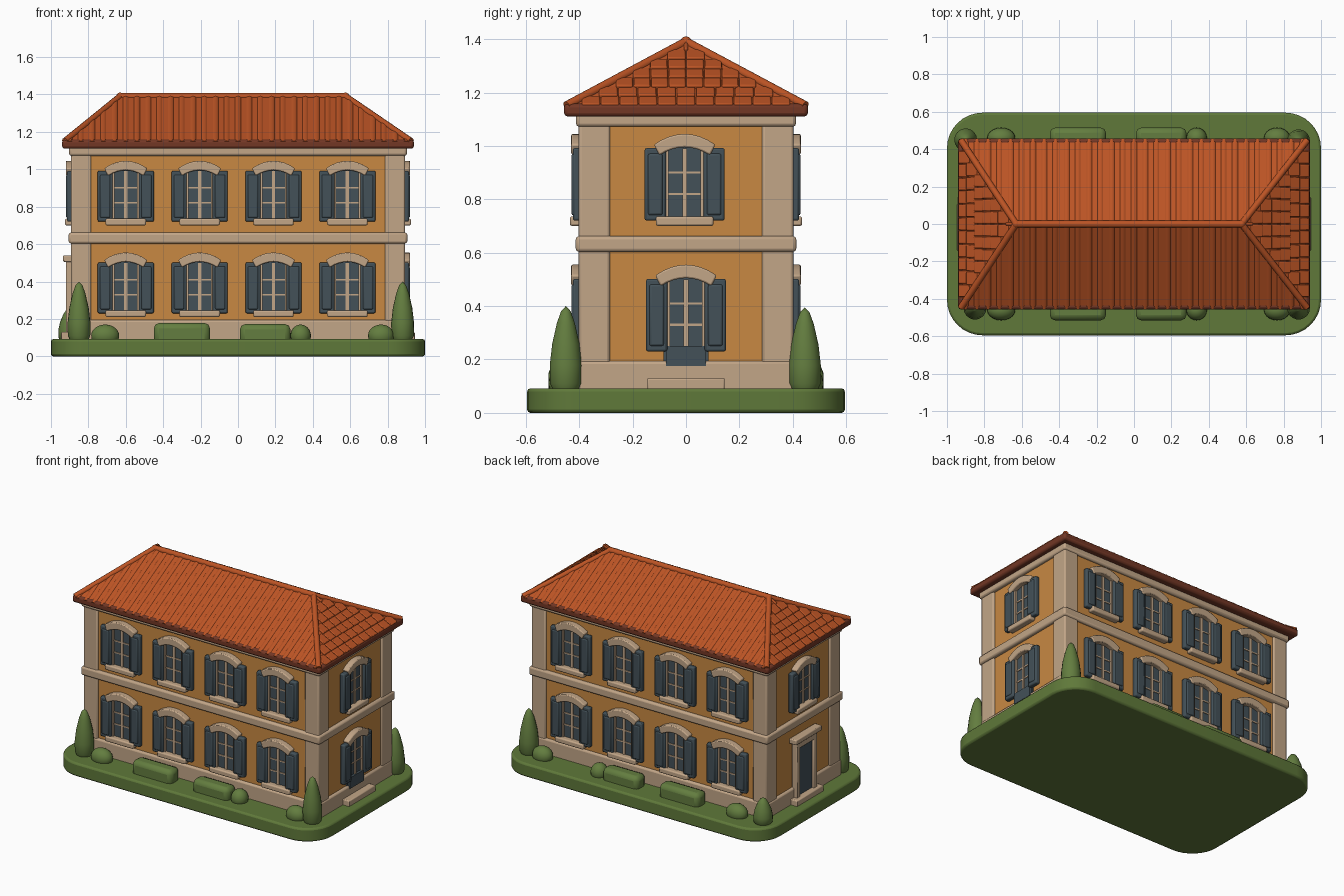
import bpy, bmesh, math
from mathutils import Matrix, Vector

if "Cube" in bpy.data.objects:
    bpy.data.objects.remove(bpy.data.objects["Cube"])


def material(name, rgb):
    m = bpy.data.materials.new(name)
    m.diffuse_color = (*rgb, 1)
    m.use_nodes = True
    m.node_tree.nodes["Principled BSDF"].inputs["Base Color"].default_value = m.diffuse_color
    return m


ORANGE = material("ochre wall", (0.58, 0.25, 0.055))
BEIGE = material("beige stone", (0.54, 0.38, 0.245))
ROOF = material("terracotta", (0.50, 0.088, 0.018))
EAVE = material("dark brick", (0.17, 0.038, 0.018))
BLUE = material("slate blue", (0.056, 0.082, 0.098))
GREEN = material("grass green", (0.115, 0.19, 0.042))
HEDGE = material("leaf green", (0.125, 0.205, 0.05))

parts = {}  # name -> (bmesh, material, bevel width)


def part(name, mat, bevel=0.0):
    parts.setdefault(name, (bmesh.new(), mat, bevel))
    return name


def box(name, x, y, z, m=Matrix()):
    c = [(a + b) / 2 for a, b in (x, y, z)]
    s = [abs(b - a) for a, b in (x, y, z)]
    mat = m @ Matrix.Translation(c) @ Matrix.Diagonal((*s, 1))
    return bmesh.ops.create_cube(parts[name][0], size=1, matrix=mat)["verts"]


def rod(name, p, q, r):
    p, q = Vector(p), Vector(q)
    rot = (q - p).to_track_quat('Z', 'Y').to_matrix().to_4x4()
    bmesh.ops.create_cone(parts[name][0], cap_ends=True, segments=10, radius1=r, radius2=r,
                          depth=(q - p).length, matrix=Matrix.Translation((p + q) / 2) @ rot)


def blob(name, c, s):
    bmesh.ops.create_uvsphere(parts[name][0], u_segments=20, v_segments=12, radius=1,
                              matrix=Matrix.Translation(c) @ Matrix.Diagonal((*s, 1)))


def prism(name, outline, d0, d1, m):
    # outline in (u, z), extruded outward from the wall
    bm = parts[name][0]
    a = [bm.verts.new(m @ Vector((u, -d0, z))) for u, z in outline]
    b = [bm.verts.new(m @ Vector((u, -d1, z))) for u, z in outline]
    n = len(a)
    faces = [bm.faces.new(a), bm.faces.new(b[::-1])]
    faces += [bm.faces.new((a[i], b[i], b[(i + 1) % n], a[(i + 1) % n])) for i in range(n)]
    bmesh.ops.recalc_face_normals(bm, faces=faces)


# lawn base with rounded corners
part("lawn_base", GREEN, 0.012)
box("lawn_base", (-1, 1), (-0.595, 0.595), (0, 0.092))
bm = parts["lawn_base"][0]
bmesh.ops.bevel(bm, geom=[e for e in bm.edges if abs(e.verts[0].co.z - e.verts[1].co.z) > 0.05],
                offset=0.19, segments=8, profile=0.5, affect='EDGES')

# walls, corner pilasters, plinth, belt course, cornice
part("walls", ORANGE)
box("walls", (-0.88, 0.88), (-0.39, 0.39), (0.08, 1.13))
part("corner_pilasters", BEIGE, 0.01)
for sx in (-1, 1):
    for sy in (-1, 1):
        box("corner_pilasters", (sx * 0.785, sx * 0.893), (sy * 0.285, sy * 0.402), (0.08, 1.13))
for name, x, y, z in (("plinth", 0.897, 0.406, (0.08, 0.195)), ("belt_course", 0.905, 0.413, (0.603, 0.662)),
                      ("cornice", 0.903, 0.412, (1.072, 1.13))):
    part(name, BEIGE, 0.012)
    box(name, (-x, x), (-y, y), z)

part("window_panes", BLUE)
part("shutters", BLUE, 0.008)
part("window_bars", BEIGE)
part("window_sills", BEIGE, 0.008)
part("window_lintels", BEIGE, 0.006)


def wall_frame(deg, dist):
    return Matrix.Rotation(math.radians(deg), 4, 'Z') @ Matrix.Translation((0, -dist, 0))


def window(m, u, z, low=0.0, sill=True):
    # low lengthens the opening downward into a glazed door
    m = m @ Matrix.Translation((u, 0, z))
    box("window_panes", (-0.085, 0.085), (0.02, -0.006), (0.03 - low, 0.30), m)
    for s in (-1, 1):
        box("shutters", (s * 0.07, s * 0.15), (0, -0.034), (0.02, 0.292), m)
        box("shutters", (s * 0.082, s * 0.138), (0, -0.039), (0.04, 0.272), m)
        box("window_bars", (s * 0.06, s * 0.074), (0, -0.02), (0.03 - low, 0.29), m)
    box("window_bars", (-0.009, 0.009), (0, -0.014), (0.03 - low, 0.29), m)
    for h in (0.12, 0.2):
        box("window_bars", (-0.065, 0.065), (0, -0.011), (h - 0.004, h + 0.004), m)
    if sill:
        box("window_sills", (-0.108, 0.108), (0, -0.045), (0, 0.036), m)
    ts = [i / 8 * 2 - 1 for i in range(9)]
    top = [(t * 0.115, 0.345 - 0.04 * t * t) for t in ts]
    under = [(t * 0.095, 0.295 - 0.03 * t * t) for t in reversed(ts)]
    prism("window_lintels", top + under, -0.01, 0.04, m)


# two rows of windows front and back, then the end walls
for deg in (0, 180):
    for x in (-0.6, -0.205, 0.19, 0.585):
        for z in (0.7, 0.21):
            window(wall_frame(deg, 0.39), x if deg == 0 else -x, z)
right, left = wall_frame(90, 0.88), wall_frame(-90, 0.88)
window(right, -0.005, 0.7)
window(left, 0, 0.7)
window(right, 0, 0.21, low=0.06, sill=False)
box("window_panes", (-0.075, 0.075), (0, -0.022), (0.175, 0.25), right)

# framed door on the left end
part("door", BLUE)
box("door", (-0.08, 0.08), (0, -0.024), (0.12, 0.48), left)
part("door_frame", BEIGE, 0.006)
for s in (-1, 1):
    box("door_frame", (s * 0.072, s * 0.11), (0, -0.04), (0.09, 0.48), left)
box("door_frame", (-0.11, 0.11), (0, -0.04), (0.46, 0.51), left)
box("door_frame", (-0.14, 0.14), (0, -0.055), (0.505, 0.54), left)

# door steps
part("door_steps", BEIGE, 0.006)
for m in (left, right):
    box("door_steps", (-0.145, 0.145), (0, -0.065), (0.08, 0.13), m)

# roof: eaves slab and hipped body
EX, EY, Z0, Z1, RL, RR = 0.925, 0.447, 1.152, 1.395, -0.63, 0.575
part("eaves", EAVE, 0.014)
box("eaves", (-0.94, 0.94), (-0.457, 0.457), (1.11, 1.158))
part("hip_roof", ROOF)
bm = parts["hip_roof"][0]
v = [bm.verts.new(p) for p in ((-EX, -EY, Z0), (EX, -EY, Z0), (EX, EY, Z0), (-EX, EY, Z0),
                               (RL, 0, Z1), (RR, 0, Z1))]
for f in ((0, 1, 5, 4), (2, 3, 4, 5), (1, 2, 5), (3, 0, 4), (3, 2, 1, 0)):
    bm.faces.new([v[i] for i in f])

# shallow ribs on the long slopes
part("roof_ribs", ROOF)
for i in range(-15, 16):
    x = i * 0.06
    end = RR if x > 0 else -RL
    t = min(1, (EX - abs(x)) / (EX - end))
    for s in (-1, 1):
        rod("roof_ribs", (x, s * EY, Z0 - 0.02), (x, s * EY * (1 - t), Z0 + (Z1 - Z0) * t - 0.02), 0.0235)

# overlapping tiles on the end slopes
part("end_tiles", ROOF, 0.005)
for sx, end in ((1, RR), (-1, -RL)):
    a, b = Vector((sx * EX, 0, Z0)), Vector((sx * end, 0, Z1))
    up = (b - a).normalized()
    side = Vector((0, sx, 0))
    nrm = side.cross(up)
    for row in range(7):
        t = (row + 0.4) / 7
        half = EY * (1 - t) - 0.03
        n = max(1, round(2 * half / 0.07))
        for j in range(n):
            y = -half + 2 * half * (j + 0.5) / n
            m = Matrix((side, up, nrm)).transposed().to_4x4()
            m.translation = a.lerp(b, t) + Vector((0, y, 0))
            m = m @ Matrix.Rotation(-0.14, 4, 'X')
            w = half / n * 0.94
            box("end_tiles", (-w, w), (-0.034, 0.036), (-0.01, 0.008), m)

# ridge and hip caps
part("ridge_caps", ROOF)
rod("ridge_caps", (RL, 0, Z1 - 0.006), (RR, 0, Z1 - 0.006), 0.02)
for sx, end in ((1, RR), (-1, RL)):
    blob("ridge_caps", (end, 0, Z1 - 0.006), (0.021, 0.021, 0.021))
    for sy in (-1, 1):
        rod("ridge_caps", (sx * EX, sy * EY, Z0 - 0.002), (end, 0, Z1 - 0.006), 0.018)

# hedges and round bushes along both long sides
part("hedges", HEDGE, 0.028)
part("round_bushes", HEDGE)
for s in (-1, 1):
    box("hedges", (-0.45, -0.15), (s * 0.415, s * 0.515), (0.06, 0.178))
    box("hedges", (0.01, 0.28), (s * 0.415, s * 0.515), (0.06, 0.172))
    for x, r in ((-0.71, 0.075), (0.335, 0.055), (0.765, 0.07)):
        blob("round_bushes", (x, s * 0.46, 0.11), (r, 0.055, 0.06))

# cypress trees at the corners
part("cypress_trees", HEDGE)
bm = parts["cypress_trees"][0]
PROFILE = [(0.048, 0), (0.06, 0.08), (0.061, 0.3), (0.052, 0.55), (0.034, 0.8), (0.018, 0.94), (0, 1)]
for cx, cy, h in ((-0.85, -0.45, 0.315), (0.88, -0.45, 0.315), (0.88, 0.445, 0.31), (-0.9, 0.45, 0.175)):
    vs = [bm.verts.new((cx + r, cy, 0.085 + h * k)) for r, k in PROFILE]
    es = [bm.edges.new(p) for p in zip(vs, vs[1:])]
    bmesh.ops.spin(bm, geom=vs + es, cent=(cx, cy, 0), axis=(0, 0, 1), angle=2 * math.pi, steps=18)
bmesh.ops.remove_doubles(bm, verts=bm.verts, dist=0.0005)
bmesh.ops.recalc_face_normals(bm, faces=bm.faces)

# turn every part into a shaded object
for name, (bm, mat, bevel) in parts.items():
    me = bpy.data.meshes.new(name)
    bm.to_mesh(me)
    bm.free()
    me.materials.append(mat)
    ob = bpy.data.objects.new(name, me)
    bpy.context.collection.objects.link(ob)
    bpy.ops.object.select_all(action='DESELECT')
    ob.select_set(True)
    bpy.context.view_layer.objects.active = ob
    bpy.ops.object.shade_smooth_by_angle(angle=math.radians(40))
    if bevel:
        mod = ob.modifiers.new("soft edges", 'BEVEL')
        mod.width, mod.segments, mod.limit_method = bevel, 2, 'ANGLE'
        mod.angle_limit = math.radians(40)
